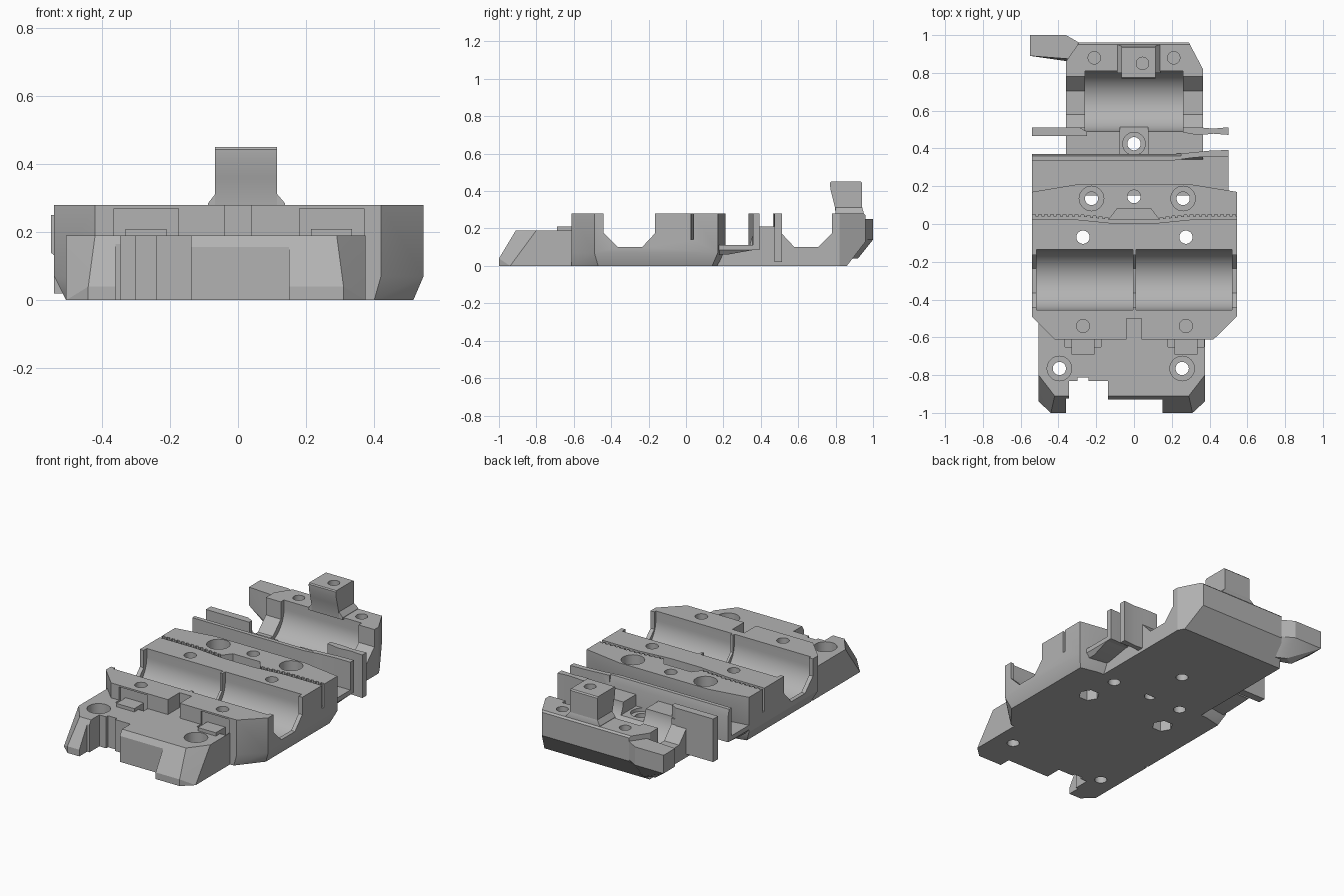
import bpy, bmesh, math
from mathutils import Vector

cube = bpy.data.objects.get("Cube")
if cube:
    bpy.data.objects.remove(cube)

grey = bpy.data.materials.new("plain grey")
grey.use_nodes = True
grey.diffuse_color = (0.45, 0.45, 0.45, 1)
grey.node_tree.nodes["Principled BSDF"].inputs["Base Color"].default_value = (0.45, 0.45, 0.45, 1)


def finish(name, bm):
    bmesh.ops.recalc_face_normals(bm, faces=bm.faces)
    mesh = bpy.data.meshes.new(name)
    bm.to_mesh(mesh)
    bm.free()
    ob = bpy.data.objects.new(name, mesh)
    bpy.context.collection.objects.link(ob)
    return ob


def prism(name, outline, low, high, axis="z"):
    """Extrude an xy outline along z, or a yz profile along x."""
    bm = bmesh.new()
    place = (lambda a, b: (a, b, low)) if axis == "z" else (lambda a, b: (low, a, b))
    face = bm.faces.new([bm.verts.new(place(a, b)) for a, b in outline])
    moved = bmesh.ops.extrude_face_region(bm, geom=[face])["geom"]
    shift = Vector((0, 0, high - low)) if axis == "z" else Vector((high - low, 0, 0))
    bmesh.ops.translate(bm, vec=shift, verts=[v for v in moved if isinstance(v, bmesh.types.BMVert)])
    return finish(name, bm)


def box(name, x0, x1, y0, y1, z0, z1):
    return prism(name, [(x0, y0), (x1, y0), (x1, y1), (x0, y1)], z0, z1)


def hull(name, *layers):
    """Convex solid through (z, outline) layers."""
    bm = bmesh.new()
    for z, outline in layers:
        for x, y in outline:
            bm.verts.new((x, y, z))
    out = bmesh.ops.convex_hull(bm, input=bm.verts)
    bmesh.ops.delete(bm, geom=list({v for v in out["geom_interior"] if v.is_valid}), context="VERTS")
    bmesh.ops.dissolve_limit(bm, angle_limit=0.01, verts=bm.verts, edges=bm.edges)
    return finish(name, bm)


def circle(cx, cy, r, n=32):
    return [(cx + r * math.cos(math.tau * i / n), cy + r * math.sin(math.tau * i / n)) for i in range(n)]


def cut(ob, cutter):
    mod = ob.modifiers.new("cut", "BOOLEAN")
    mod.operation, mod.solver, mod.object = "DIFFERENCE", "EXACT", cutter
    graph = bpy.context.evaluated_depsgraph_get()
    mesh = bpy.data.meshes.new_from_object(ob.evaluated_get(graph))
    ob.modifiers.clear()
    ob.data = mesh
    bpy.data.objects.remove(cutter)


def hole(ob, x, y, r=0.035, low=-0.1, high=0.6, n=32):
    cut(ob, prism("hole", circle(x, y, r, n), low, high))


def trough(ob, x0, x1, y):
    """Half-round bearing seat, open at the top."""
    cz, r = 0.225, 0.16
    arc = [(y - r * math.cos(math.pi * i / 32), cz - r * math.sin(math.pi * i / 32)) for i in range(33)]
    cut(ob, prism("seat", [(y - r, 0.4)] + arc + [(y + r, 0.4)], x0, x1, "x"))


# Front plate with sloping corners and a front notch
plate = hull("front_plate",
    (0, [(-.505, -.49), (-.505, -.94), (-.44, -1), (.31, -1), (.375, -.94), (.375, -.49)]),
    (.04, [(-.44, -1), (.31, -1)]),
    (.19, [(-.505, -.49), (-.505, -.8), (-.42, -.91), (.29, -.91), (.375, -.8), (.375, -.49)]))
cut(plate, box("gap", -.14, .15, -1.1, -.93, -.1, .3))
cut(plate, box("gap", -.345, -.138, -1.1, -.83, -.1, .3))
cut(plate, box("gap", -.36, -.34, -1.1, -.925, -.1, .3))
cut(plate, box("gap", -.3, -.24, -.85, -.812, -.1, .3))
for x in (-.395, .255):
    hole(plate, x, -.765)
    hole(plate, x, -.765, .065, .12)
for x in (-.27, .275):
    hole(plate, x, -.54, low=.1)
    cut(plate, box("pocket", x - .095, x + .095, -.65, -.6, .1, .3))
    box("clip_tongue", x - .06, x + .06, -.69, -.6, .08, .21)

# Main body
body = hull("main_body",
    (0, [(-.505, -.47), (-.39, -.612), (.4, -.612), (.515, -.47), (.515, .14), (.4, .165), (-.4, .165), (-.505, .14)]),
    (.07, [(-.54, -.49), (-.42, -.612), (.42, -.612), (.545, -.49), (.545, .17), (.3, .21), (-.3, .21), (-.54, .17)]),
    (.28, [(-.54, -.49), (-.42, -.612), (.42, -.612), (.545, -.49), (.545, .17), (.3, .21), (-.3, .21), (-.54, .17)]))
octagon = [(-.44, .4), (-.44, .175), (-.365, .1), (-.235, .1), (-.165, .175), (-.165, .4)]
cut(body, prism("side_notch", octagon, -.7, .7, "x"))
trough(body, -.515, -.005, -.295)
trough(body, .01, .52, -.295)
cut(body, box("slot", -.04, .04, -.7, -.5, .18, .4))
for x in (-.27, .275):
    hole(body, x, -.54, low=.1)
    hole(body, x, -.07)
    hole(body, x, -.07, .06, -.1, .08, 6)
    cut(body, box("clip_recess", x - .095, x + .095, -.65, -.6, -.1, .27))
for x in (-.225, .26):
    hole(body, x, .135)
    hole(body, x, .135, .065, .18)


# Belt groove with teeth
def belt(x):
    t = min(max((abs(x) - .1) / .2, 0), 1)
    return .012 + .02 * t


xs = [-.6, -.3, -.25, -.2, -.15, -.1, .1, .15, .2, .25, .3, .6]
groove = [(x, belt(x) - .009) for x in xs] + [(x, belt(x) + .009) for x in reversed(xs)]
cut(body, prism("groove", groove, .14, .4))
for side in (-1, 1):
    for i in range(13):
        x = side * (.145 + .032 * i)
        cut(body, box("tooth", x - .008, x + .008, belt(x), belt(x) + .019, .14, .4))
cut(body, prism("recess", [(-.14, .015), (.14, .015), (.09, .08), (-.09, .08)], .21, .4))
hole(body, 0, .145)

# Rear base with bearing seat
profile = [(.15, 0), (.86, 0), (.96, .13), (.96, .27), (.95, .28), (.78, .28), (.78, .175), (.705, .1),
           (.58, .1), (.51, .175), (.51, .21), (.37, .21), (.34, .11), (.15, .11)]
rear = prism("rear_base", profile, -.36, .365, "x")
trough(rear, -.26, .26, .65)
cut(rear, prism("corner", [(.365, .82), (.29, .962), (.29, 1.1), (.5, 1.1), (.5, .82), (.37, .81)], -.1, .4))
cut(rear, prism("corner", [(-.36, .86), (-.5, .86), (-.5, 1.1), (-.29, 1.1), (-.29, .962)], -.1, .4))
cut(rear, box("boss_pocket", -.075, .075, .36, .52, .14, .4))
hole(rear, 0, .425)
hole(rear, 0, .425, .06, .12)
for x in (-.225, .26):
    hole(rear, x, .135)
for x in (-.21, .21):
    hole(rear, x, .88, .033, .12)

# Cable channel behind the body
hull("channel_floor",
    (.06, [(-.52, .15), (.48, .15), (.48, .22), (-.52, .22)]),
    (.085, [(-.54, .15), (.5, .15), (.5, .36), (-.54, .36)]),
    (.112, [(-.54, .15), (.5, .15), (.5, .36), (-.54, .36)]))
edge = [(-.54, .335), (.2, .335), (.3, .35), (.4, .358), (.5, .358)]
wall = prism("channel_wall", edge + [(.5, .392), (.4, .388), (.3, .378), (.2, .37), (-.54, .37)], .085, .28)
cut(wall, prism("bevel", [(.354, .3), (.375, .22), (.42, .22), (.42, .3)], -.6, .25, "x"))

# Fins beside the rear seat
prism("left_over_fin", [(-.54, .465), (-.25, .465), (-.25, .49), (-.29, .512), (-.54, .512)], .02, .28)
prism("right_over_fin", [(.26, .485), (.34, .47), (.42, .478), (.5, .472), (.5, .512), (.42, .505), (.34, .512), (.26, .512)], .02, .28)

# Rear corner hook
hull("rear_hook",
    (.25, [(-.55, .89), (-.55, 1), (-.36, 1), (-.29, .96), (-.29, .87), (-.37, .89)]),
    (.14, [(-.55, .89), (-.55, 1), (-.36, 1), (-.29, .96)]),
    (.04, [(-.42, .89), (-.36, .92), (-.3, .89), (-.34, .86)]))

# Rear post on a flared foot
post = prism("rear_post", [(.775, .45), (.935, .45), (.942, .443), (.942, .27), (.8, .27), (.797, .31), (.785, .36),
                           (.772, .41), (.77, .443)], -.067, .115, "x")
hole(post, .045, .85, .033, .33)
hull("post_foot",
    (.27, [(-.09, .8), (.14, .8), (.14, .95), (-.09, .95)]),
    (.285, [(-.088, .8), (.138, .8), (.138, .95), (-.088, .95)]),
    (.312, [(-.067, .8), (.115, .8), (.115, .942), (-.067, .942)]))

# Shared colour and shading
parts = [o for o in bpy.context.scene.objects if o.type == "MESH"]
bpy.ops.object.select_all(action="DESELECT")
for o in parts:
    o.data.materials.clear()
    o.data.materials.append(grey)
    for p in o.data.polygons:
        p.material_index = 0
    o.select_set(True)
bpy.context.view_layer.objects.active = body
bpy.ops.object.shade_smooth_by_angle(angle=math.radians(25))
